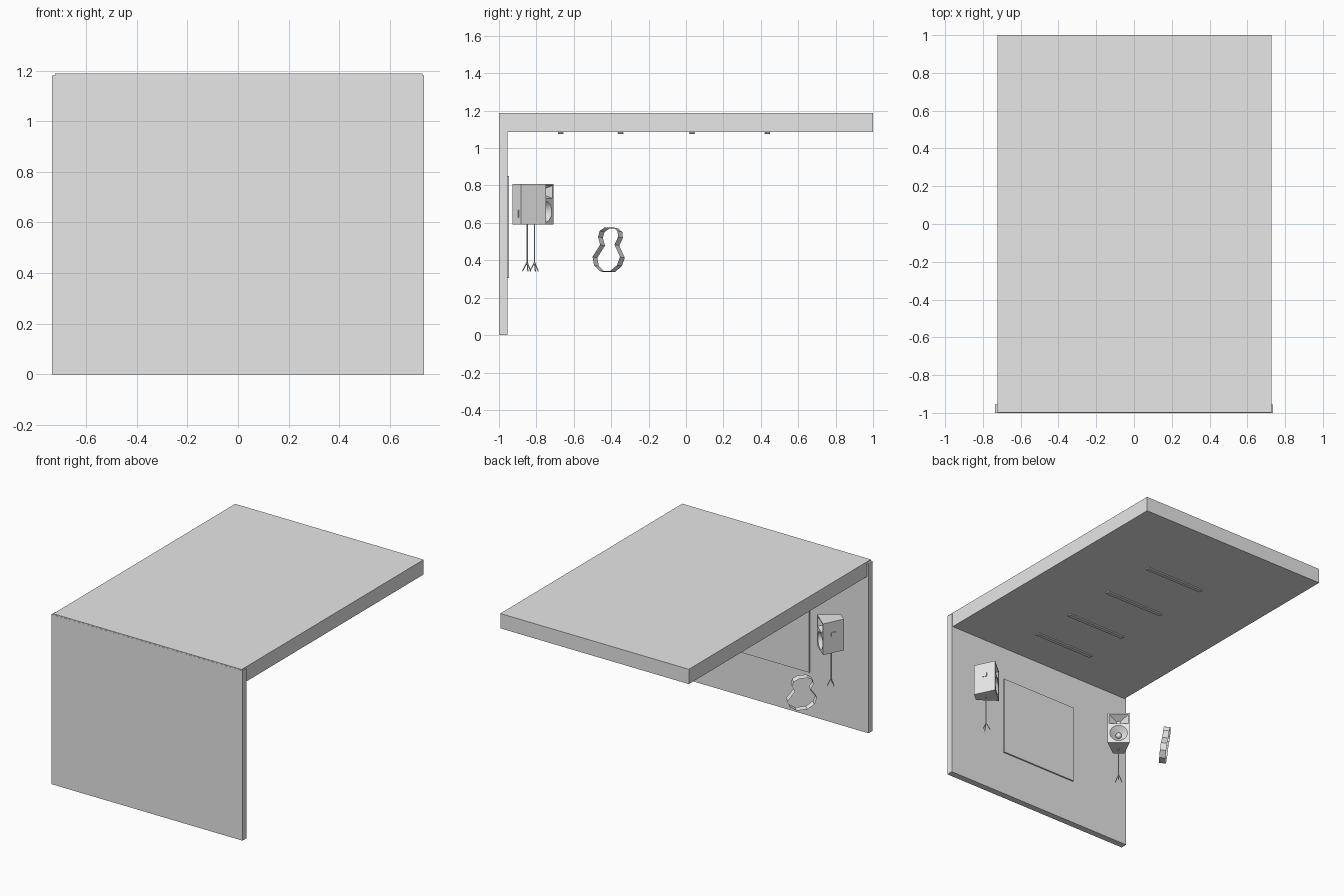
import bpy, bmesh, math
from mathutils import Matrix, Vector

if "Cube" in bpy.data.objects:
    bpy.data.objects.remove(bpy.data.objects["Cube"], do_unlink=True)

grey = bpy.data.materials.new("light_grey")
grey.use_nodes = True
grey.diffuse_color = (0.8, 0.8, 0.8, 1)
grey.node_tree.nodes["Principled BSDF"].inputs["Base Color"].default_value = (0.8, 0.8, 0.8, 1)


def finish(name, bm, matrix=Matrix()):
    """Turn a bmesh into a grey object placed by matrix."""
    mesh = bpy.data.meshes.new(name)
    bm.to_mesh(mesh)
    bm.free()
    mesh.materials.append(grey)
    obj = bpy.data.objects.new(name, mesh)
    bpy.context.collection.objects.link(obj)
    obj.matrix_world = matrix
    return obj


def box(name, low, high, matrix=Matrix()):
    low, high = Vector(low), Vector(high)
    bm = bmesh.new()
    bmesh.ops.create_cube(bm, size=1, matrix=Matrix.Translation((low + high) / 2)
                          @ Matrix.Diagonal((*(high - low), 1)))
    return finish(name, bm, matrix)


def add_rod(bm, a, b, radius):
    a, b = Vector(a), Vector(b)
    turn = (b - a).to_track_quat("Z", "Y").to_matrix().to_4x4()
    bmesh.ops.create_cone(bm, cap_ends=True, segments=8, radius1=radius, radius2=radius,
                          depth=(b - a).length, matrix=Matrix.Translation((a + b) / 2) @ turn)


def funnel(name, segments, back, front, depth, centre, matrix, stretch=(1, 1, 1), spin=0):
    """Tapered cutter that opens toward local +y."""
    bm = bmesh.new()
    bmesh.ops.create_cone(bm, cap_ends=True, segments=segments, radius1=back, radius2=front,
                          depth=depth, matrix=Matrix.Translation(centre) @ Matrix.Diagonal((*stretch, 1))
                          @ Matrix.Rotation(-math.pi / 2, 4, "X") @ Matrix.Rotation(spin, 4, "Z"))
    return finish(name, bm, matrix)


# Stage shell
box("stage_wall", (-0.735, -1, 0), (0.735, -0.955, 1.18))
box("stage_roof", (-0.722, -0.999, 1.085), (0.728, 1, 1.188))
box("wall_screen", (-0.285, -0.956, 0.305), (0.3, -0.945, 0.85))

# Ceiling lights: strips with a bevelled lower edge
for i, y in enumerate((-0.67, -0.35, 0.032, 0.435)):
    strip = box(f"ceiling_light_{i + 1}", (-0.2, y - 0.015, 1.074), (0.255, y + 0.015, 1.086))
    bevel = strip.modifiers.new("bevel", "BEVEL")
    bevel.width = 0.003
    bevel.segments = 1


def speaker(side, x, y, angle):
    place = Matrix.Translation((x, y, 0)) @ Matrix.Rotation(angle, 4, "Z")
    front, back, half = 0.0725, 0.0355, 0.0725
    bottom, top = 0.59, 0.807

    # Cabinet: plan outline narrowing toward the back
    bm = bmesh.new()
    plan = [(-back, -half), (back, -half), (front, half), (-front, half)]
    base = bm.faces.new([bm.verts.new((px, py, bottom)) for px, py in plan])
    up = bmesh.ops.extrude_face_region(bm, geom=[base])["geom"]
    bmesh.ops.translate(bm, vec=(0, 0, top - bottom),
                        verts=[v for v in up if isinstance(v, bmesh.types.BMVert)])
    bmesh.ops.recalc_face_normals(bm, faces=bm.faces)
    cabinet = finish(f"{side}_speaker_cabinet", bm, place)

    # Recessed woofer and horn
    cutters = [
        funnel("woofer_cutter", 24, 0.02, 0.058, 0.04, (0, half - 0.019, 0.66), place),
        funnel("horn_cutter", 4, 0.018, 0.09, 0.05, (0, half - 0.024, 0.765), place,
               (1, 1, 0.54), math.pi / 4),
    ]
    bpy.context.view_layer.update()
    bpy.ops.object.select_all(action="DESELECT")
    bpy.context.view_layer.objects.active = cabinet
    cabinet.select_set(True)
    for cutter in cutters:
        cut = cabinet.modifiers.new("cut", "BOOLEAN")
        cut.operation = "DIFFERENCE"
        cut.solver = "EXACT"
        cut.object = cutter
        bpy.ops.object.modifier_apply(modifier=cut.name)
        bpy.data.objects.remove(cutter, do_unlink=True)
    bpy.ops.object.shade_smooth_by_angle(angle=math.radians(25))

    # Dust cap
    bm = bmesh.new()
    bmesh.ops.create_uvsphere(bm, u_segments=16, v_segments=8, radius=0.02,
                              matrix=Matrix.Translation((0, half - 0.036, 0.66)))
    for face in bm.faces:
        face.smooth = True
    finish(f"{side}_speaker_dust_cap", bm, place)

    # Rear connector plate and side handles
    box(f"{side}_speaker_connector", (-0.018, -half - 0.004, 0.63), (0.018, -half + 0.002, 0.668), place)
    slope = math.atan2(front - back, 2 * half)
    for s in (-1, 1):
        grip = place @ Matrix.Translation((s * 0.054, 0, 0.72)) @ Matrix.Rotation(-s * slope, 4, "Z")
        box(f"{side}_speaker_handle_{'a' if s < 0 else 'b'}",
            (-0.004, -0.016, -0.014), (0.004, 0.016, 0.014), grip)

    # Pole with a splayed tripod
    bm = bmesh.new()
    add_rod(bm, (0, 0, 0.38), (0, 0, bottom + 0.005), 0.004)
    for k in range(3):
        a = math.radians(90 + 120 * k)
        add_rod(bm, (0, 0, 0.39), (0.026 * math.cos(a), 0.026 * math.sin(a), 0.342), 0.003)
    finish(f"{side}_speaker_stand", bm, place)


speaker("left", 0.535, -0.85, math.radians(40))
speaker("right", -0.55, -0.81, math.radians(-40))

# Guitar rim: an open figure-eight band
half_rim = [(0.028, 0.12), (0.062, 0.1), (0.07, 0.068), (0.05, 0.026),
            (0.096, -0.04), (0.08, -0.085), (0.035, -0.117)]
outline = half_rim + [(-u, z) for u, z in reversed(half_rim)]
bm = bmesh.new()
rings = [[bm.verts.new((u, d, z)) for u, z in outline] for d in (-0.02, 0.02)]
for i in range(len(outline)):
    j = (i + 1) % len(outline)
    bm.faces.new((rings[0][i], rings[0][j], rings[1][j], rings[1][i]))
bmesh.ops.recalc_face_normals(bm, faces=bm.faces)
finish("guitar_rim", bm, Matrix.Translation((-0.604, -0.41, 0.455))
       @ Matrix.Rotation(math.radians(50), 4, "Z") @ Matrix.Rotation(math.radians(-8), 4, "X"))
